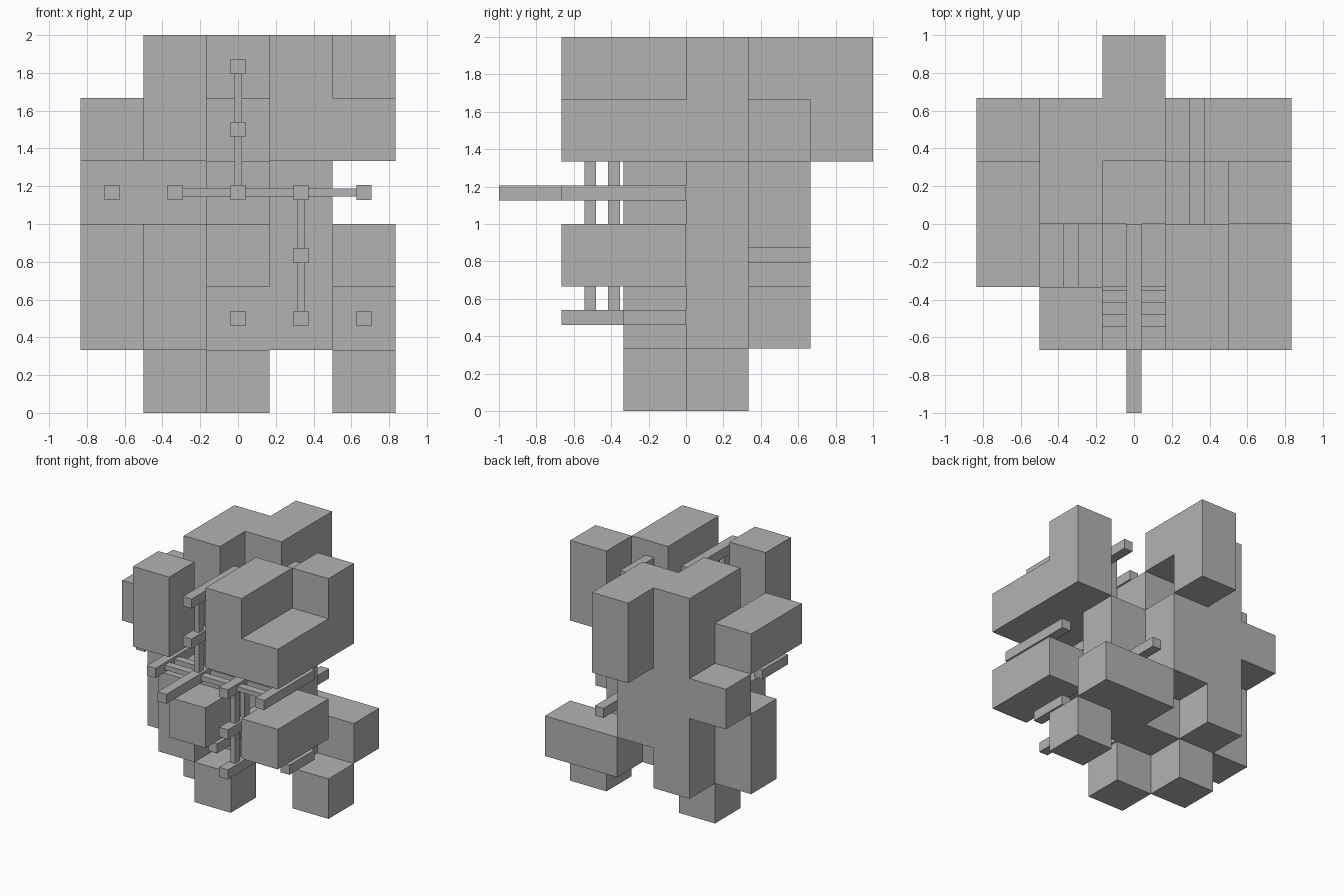
import bpy
import bmesh
from mathutils import Vector

cube = bpy.data.objects.get("Cube")
if cube:
    bpy.data.objects.remove(cube)

U = 1 / 3                                  # edge of one building cell
ORIGIN = Vector((-2.5 * U, -2 * U, 0))     # corner of cell 0, 0, 0

grey = bpy.data.materials.new("plain_grey")
grey.use_nodes = True
grey.diffuse_color = (0.45, 0.45, 0.45, 1)
grey.node_tree.nodes["Principled BSDF"].inputs["Base Color"].default_value = grey.diffuse_color


def add_object(name, bm):
    bmesh.ops.recalc_face_normals(bm, faces=bm.faces)
    mesh = bpy.data.meshes.new(name)
    bm.to_mesh(mesh)
    bm.free()
    mesh.materials.append(grey)
    obj = bpy.data.objects.new(name, mesh)
    bpy.context.collection.objects.link(obj)


def box(bm, low, high):
    low, high = Vector(low), Vector(high)
    verts = bmesh.ops.create_cube(bm, size=1)["verts"]
    bmesh.ops.scale(bm, verts=verts, vec=high - low)
    bmesh.ops.translate(bm, verts=verts, vec=(low + high) / 2)


# Block groups: each run is first cell and last cell, as "xyz xyz"
BLOCKS = {
    "foot_blocks": ["120 120", "210 210", "420 420"],
    "back_core": ["131 135", "125 125", "124 124", "111 112", "121 122",
                  "232 233", "033 033", "235 245", "244 244"],
    "middle_core": ["221 224", "321 323", "213 213"],
    "right_slab": ["021 022"],
    "right_arm": ["014 024"],
    "front_right_post": ["104 105"],
    "front_cube": ["202 202"],
    "left_lower_arm": ["402 412"],
    "left_back_bar": ["331 431"],
    "upper_left_block": ["304 315", "404 424", "425 425"],
}


def run_cells(run):
    a, b = [[int(c) for c in word] for word in run.split()]
    return {(x, y, z) for x in range(a[0], b[0] + 1)
            for y in range(a[1], b[1] + 1) for z in range(a[2], b[2] + 1)}


groups = {name: set().union(*map(run_cells, runs)) for name, runs in BLOCKS.items()}
filled = set().union(*groups.values())

# Outer faces only, merged into flat panels
for name, cells in groups.items():
    bm = bmesh.new()
    for cell in sorted(cells):
        centre = ORIGIN + (Vector(cell) + Vector((0.5, 0.5, 0.5))) * U
        for axis in range(3):
            for side in (-1, 1):
                step = [0, 0, 0]
                step[axis] = side
                if tuple(c + s for c, s in zip(cell, step)) in filled:
                    continue
                n = Vector(step)
                a = Vector((n.y, n.z, n.x))
                b = n.cross(a)
                corners = [centre + (n + a * i + b * j) * U / 2
                           for i, j in ((-1, -1), (1, -1), (1, 1), (-1, 1))]
                bm.faces.new([bm.verts.new(c) for c in corners])
    bmesh.ops.remove_doubles(bm, verts=bm.verts, dist=0.001)
    bmesh.ops.dissolve_limit(bm, angle_limit=0.01, verts=bm.verts, edges=bm.edges)
    add_object(name, bm)

# Square pegs running front to back: column, level, start and end in cells
PEGS = [(2, 5, 0, 2), (2, 4, 0, 2), (2, 3, -1, 1), (1, 3, 0, 2), (3, 3, 0, 2),
        (4, 3, 0, 2), (0, 3, 1, 2), (3, 2, 0, 2), (3, 1, 0, 2), (2, 1, 1, 2),
        (4, 1, 1, 2), (3, 2, 3, 4), (3, 5, 2, 3)]
W = 0.04
for i, (col, level, start, end) in enumerate(PEGS):
    x, z = (col - 2) * U, (level + 0.5) * U
    bm = bmesh.new()
    box(bm, (x - W, (start - 2) * U, z - W), (x + W, (end - 2) * U, z + W))
    add_object(f"peg_{i + 1}", bm)

# Paired thin rails that join the pegs
T = 0.02
RAILS = {"upper_rail": (0, 3.5 * U, 0, 5.5 * U),
         "cross_rail": (-U, 3.5 * U, 2 * U, 3.5 * U),
         "lower_rail": (U, 1.5 * U, U, 3.5 * U)}
for name, (x0, z0, x1, z1) in RAILS.items():
    for label, y in (("front", -0.512), ("rear", -0.385)):
        bm = bmesh.new()
        box(bm, (x0 - T, y - 0.032, z0 - T), (x1 + T, y + 0.032, z1 + T))
        add_object(f"{label}_{name}", bm)
